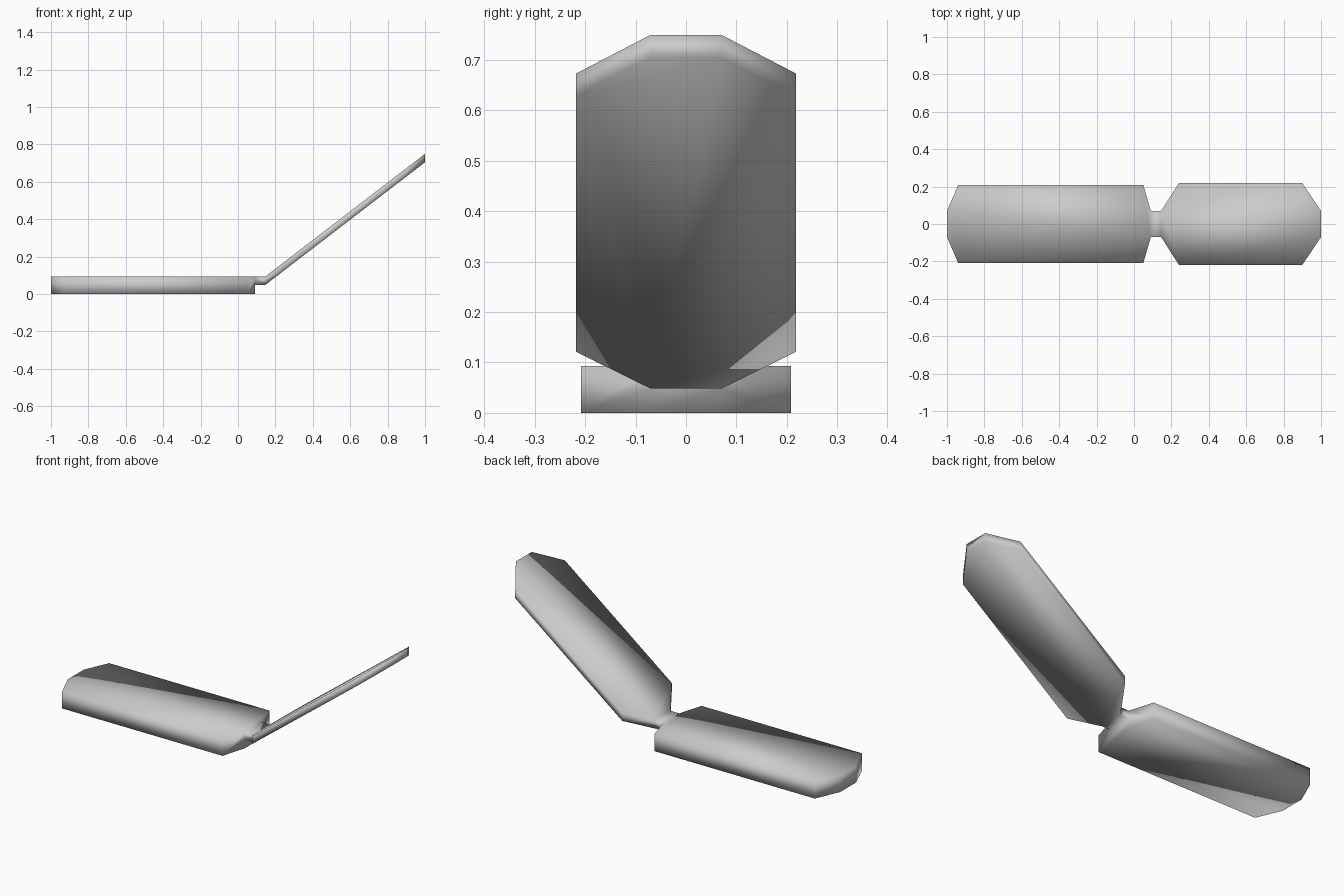
import bpy
import bmesh

cube = bpy.data.objects.get("Cube")
if cube:
    bpy.data.objects.remove(cube, do_unlink=True)

grey = bpy.data.materials.new("plain grey")
grey.use_nodes = True
colour = (0.6, 0.6, 0.6, 1)
grey.diffuse_color = colour
bsdf = next(n for n in grey.node_tree.nodes if n.type == 'BSDF_PRINCIPLED')
bsdf.inputs["Base Color"].default_value = colour

SLAB_TOP, NECK_BOTTOM, NECK_WIDTH = 0.093, 0.048, 0.07
bm = bmesh.new()


def pair(x, half_width, z):
    """Right and left vertices at one station."""
    return [bm.verts.new((x, s * half_width, z)) for s in (-1, 1)]


def plate(stations, flip=False):
    """One flat face around a chain of station pairs."""
    ring = [p[0] for p in stations] + [p[1] for p in reversed(stations)]
    bm.faces.new(ring[::-1] if flip else ring)


def rim(top, bottom):
    """Side walls between the matching stations of two plates."""
    for a, b, c, d in zip(top, top[1:], bottom[1:], bottom):
        for side in (0, 1):
            bm.faces.new((a[side], d[side], c[side], b[side]))


# Flat slab with tapered ends
slab = [(-1, NECK_WIDTH), (-0.94, 0.208), (0.05, 0.208), (0.09, NECK_WIDTH)]
slab_top = [pair(x, w, SLAB_TOP) for x, w in slab]
slab_bottom = [pair(x, w, 0) for x, w in slab]
neck_start = pair(0.09, NECK_WIDTH, NECK_BOTTOM)
plate(slab_top)
plate(slab_bottom, True)
rim(slab_top[:3], slab_bottom[:3])
for s in (0, 1):
    bm.faces.new((slab_top[2][s], slab_bottom[2][s], slab_bottom[3][s],
                  neck_start[s], slab_top[3][s]))
plate([slab_bottom[3], neck_start])
plate([slab_bottom[0], slab_top[0]])

# Raised leaf, sloping up from the neck
leaf = [(0.145, NECK_WIDTH), (0.24, 0.218), (0.90, 0.218), (1, NECK_WIDTH)]
leaf_top = [pair(x, w, SLAB_TOP + 0.768 * (x - 0.145)) for x, w in leaf]
leaf_bottom = [pair(x, w, NECK_BOTTOM + 0.768 * (x - 0.145)) for x, w in leaf]
plate(leaf_top)
plate(leaf_bottom, True)
rim(leaf_top, leaf_bottom)
plate([leaf_top[-1], leaf_bottom[-1]])

# Narrow neck joining the two
neck_top = [slab_top[-1], leaf_top[0]]
neck_bottom = [neck_start, leaf_bottom[0]]
plate(neck_top)
plate(neck_bottom, True)
rim(neck_top, neck_bottom)

bmesh.ops.recalc_face_normals(bm, faces=bm.faces[:])
for face in bm.faces:
    face.smooth = True
mesh = bpy.data.meshes.new("bent_hinge")
bm.to_mesh(mesh)
bm.free()
mesh.materials.append(grey)
bpy.context.collection.objects.link(bpy.data.objects.new("bent_hinge", mesh))
